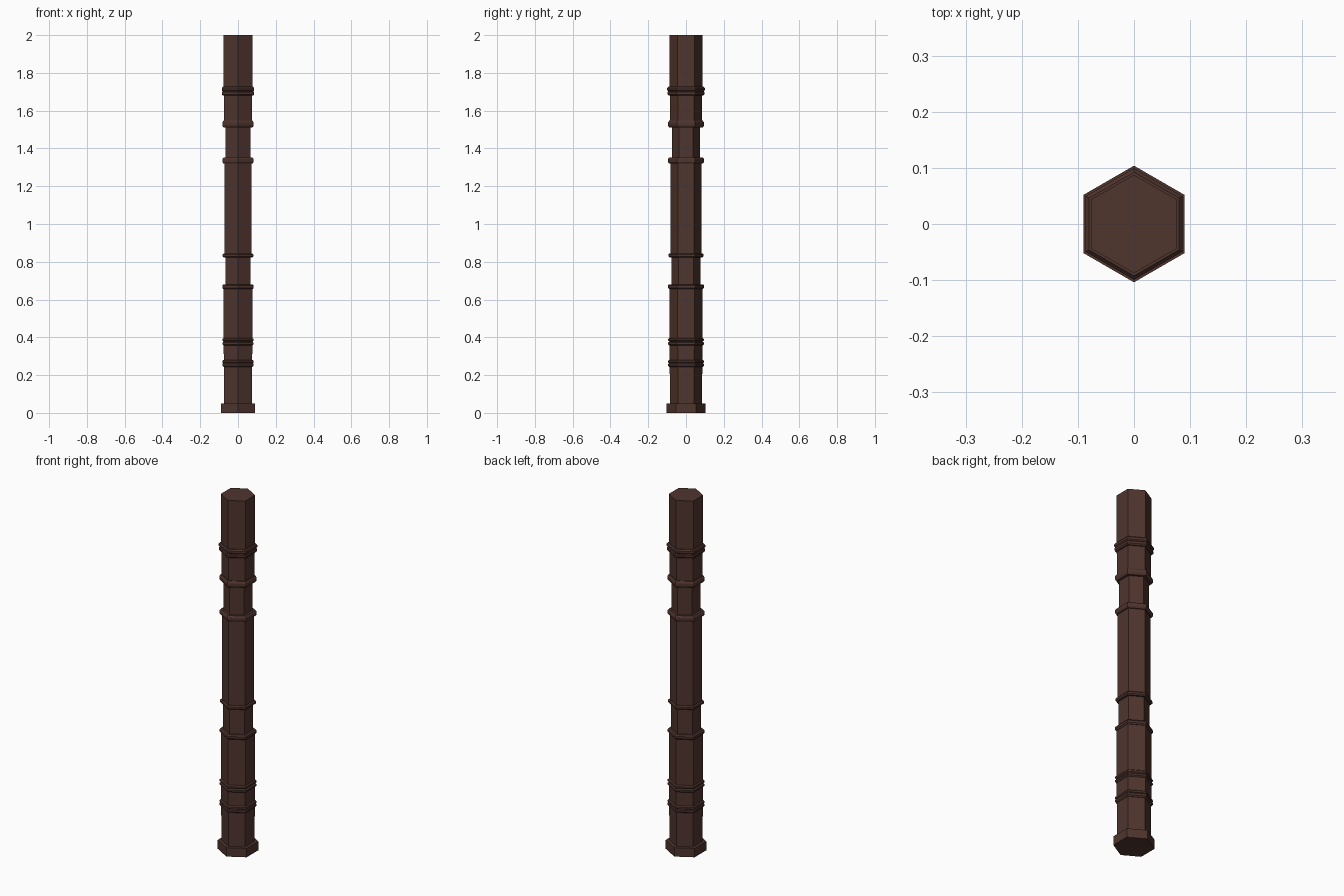
import bpy, bmesh, math

if "Cube" in bpy.data.objects:
    bpy.data.objects.remove(bpy.data.objects["Cube"])

brown = bpy.data.materials.new("dark brown wood")
brown.diffuse_color = (0.078, 0.035, 0.027, 1)
brown.use_nodes = True
brown.node_tree.nodes["Principled BSDF"].inputs["Base Color"].default_value = brown.diffuse_color

K = 1 / math.cos(math.pi / 6)  # flat-to-flat half width -> corner radius


def hex_lathe(name, profile):
    """Closed six-sided solid from (half width, z) pairs; corners face +-y."""
    bm = bmesh.new()
    rings = []
    for w, z in profile:
        rings.append([bm.verts.new((w * K * math.cos(math.pi / 6 + i * math.pi / 3),
                                    w * K * math.sin(math.pi / 6 + i * math.pi / 3), z))
                      for i in range(6)])
    for a, b in zip(rings, rings[1:]):
        for i in range(6):
            j = (i + 1) % 6
            bm.faces.new((a[i], a[j], b[j], b[i]))
    bm.faces.new(rings[0][::-1])
    bm.faces.new(rings[-1])
    me = bpy.data.meshes.new(name)
    bm.to_mesh(me)
    bm.free()
    me.materials.append(brown)
    ob = bpy.data.objects.new(name, me)
    bpy.context.collection.objects.link(ob)
    return ob


# foot block
hex_lathe("foot", [(0.09, 0), (0.09, 0.05)])

# stepped shaft, thinner between some of the bands
hex_lathe("shaft", [(0.073, 0.04), (0.075, 0.26), (0.076, 0.38), (0.076, 0.665),
                    (0.067, 0.67), (0.067, 0.83), (0.072, 0.835), (0.072, 1.33),
                    (0.065, 1.335), (0.065, 1.52), (0.073, 1.53), (0.073, 1.70),
                    (0.076, 1.705), (0.076, 2.0)])

# raised bands: centre height, half width, half height
bands = [(0.254, 0.082, 0.012), (0.271, 0.082, 0.010),
         (0.367, 0.082, 0.010), (0.387, 0.082, 0.010),
         (0.668, 0.083, 0.013), (0.834, 0.081, 0.011),
         (1.336, 0.083, 0.016), (1.529, 0.083, 0.018),
         (1.692, 0.085, 0.013), (1.714, 0.086, 0.013)]
for n, (z, w, h) in enumerate(bands, 1):
    hex_lathe(f"band_{n}", [(0.066, z - h), (w - 0.006, z - h), (w, z - h * 0.45),
                            (w, z + h * 0.45), (w - 0.006, z + h), (0.066, z + h)])
